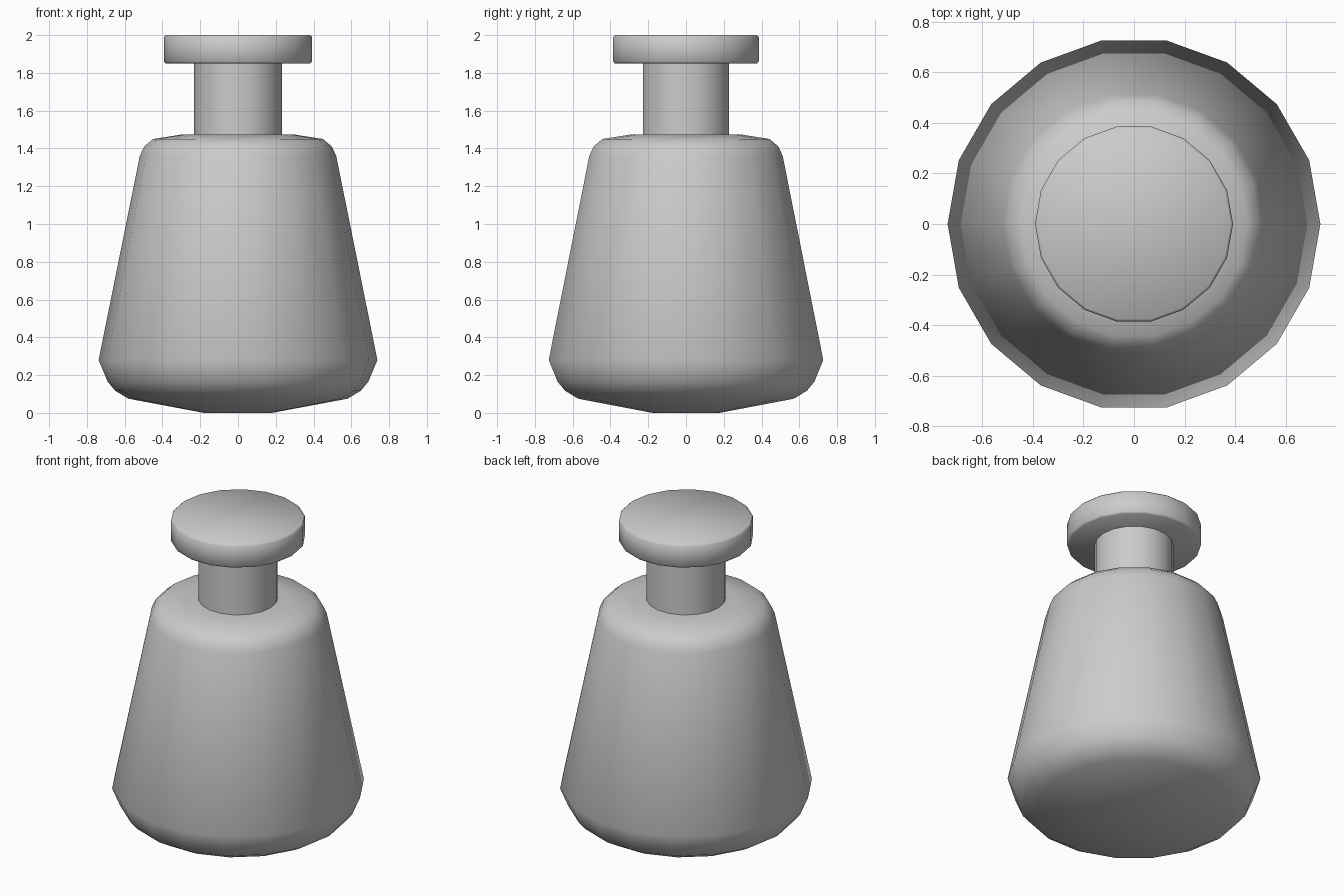
import bpy, bmesh
from math import cos, sin, tau, radians

if "Cube" in bpy.data.objects:
    bpy.data.objects.remove(bpy.data.objects["Cube"])

SIDES = 18


def lathe(name, profile, angle):
    """Spin (radius, z) points, listed bottom to top, into a capped 18-sided solid."""
    bm = bmesh.new()
    rings = [[bm.verts.new((r * cos(tau * i / SIDES), r * sin(tau * i / SIDES), z))
              for i in range(SIDES)] for r, z in profile]
    for low, high in zip(rings, rings[1:]):
        for i in range(SIDES):
            j = (i + 1) % SIDES
            bm.faces.new((low[i], low[j], high[j], high[i]))
    bm.faces.new(rings[0][::-1])
    bm.faces.new(rings[-1])
    mesh = bpy.data.meshes.new(name)
    bm.to_mesh(mesh)
    bm.free()
    obj = bpy.data.objects.new(name, mesh)
    bpy.context.collection.objects.link(obj)
    bpy.ops.object.select_all(action='DESELECT')
    obj.select_set(True)
    bpy.context.view_layer.objects.active = obj
    bpy.ops.object.shade_smooth_by_angle(angle=radians(angle))
    return obj


# Tapered flask body with rounded base and shoulder
lathe("flask_body", [(0.18, 0.0), (0.58, 0.075), (0.65, 0.117), (0.69, 0.165),
                     (0.738, 0.28), (0.52, 1.36), (0.497, 1.41), (0.45, 1.45),
                     (0.29, 1.475)], 50)

# Straight neck
lathe("neck", [(0.232, 1.46), (0.232, 1.855)], 40)

# Wide stopper disc with a tiny rim bevel
lathe("stopper", [(0.382, 1.85), (0.392, 1.86), (0.392, 1.99), (0.382, 2.0)], 50)
